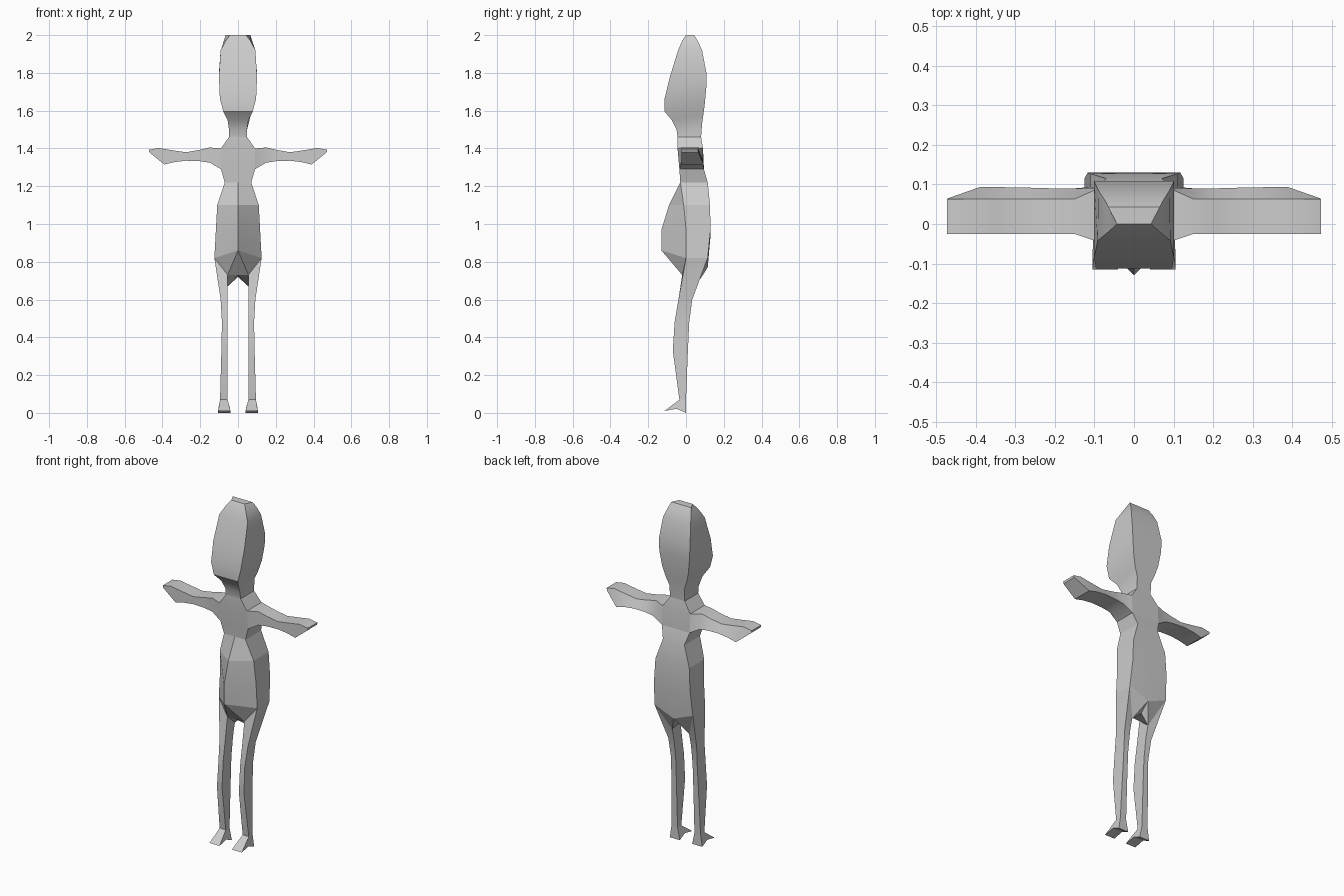
import bpy, bmesh, math

if "Cube" in bpy.data.objects:
    bpy.data.objects.remove(bpy.data.objects["Cube"])

grey = bpy.data.materials.new("plain_grey")
grey.diffuse_color = (0.6, 0.6, 0.6, 1)
grey.use_nodes = True
grey.node_tree.nodes["Principled BSDF"].inputs["Base Color"].default_value = grey.diffuse_color


def make(name, polys, mirror=True, angle=30):
    """Build an object from polygons, optionally mirrored across x = 0 and welded."""
    bm = bmesh.new()
    for sx in ((1, -1) if mirror else (1,)):
        for poly in polys:
            bm.faces.new([bm.verts.new((sx * x, y, z)) for x, y, z in poly])
    bmesh.ops.remove_doubles(bm, verts=bm.verts, dist=0.0005)
    bmesh.ops.recalc_face_normals(bm, faces=bm.faces)
    me = bpy.data.meshes.new(name)
    bm.to_mesh(me)
    bm.free()
    me.materials.append(grey)
    ob = bpy.data.objects.new(name, me)
    bpy.context.collection.objects.link(ob)
    bpy.ops.object.select_all(action='DESELECT')
    ob.select_set(True)
    bpy.context.view_layer.objects.active = ob
    bpy.ops.object.shade_smooth_by_angle(angle=math.radians(angle))
    return ob


def loft(rings, closed=True, skip=()):
    """Quads between successive rings; skip holds (ring, side) pairs left open."""
    out = []
    for i, (a, b) in enumerate(zip(rings, rings[1:])):
        n = len(a)
        for j in range(n if closed else n - 1):
            if (i, j) not in skip:
                k = (j + 1) % n
                out.append([a[j], a[k], b[k], b[j]])
    return out


# Torso half rings: centre front, side front, side back, centre back
def torso_ring(w, z, front, side, back, cz=None, bz=None):
    return [(0, front, cz or z), (w, side, z), (w, back, z), (0, back, bz or z)]


torso = [
    torso_ring(0.125, 0.82, -0.13, 0.0, 0.115, 0.86, 0.77),
    torso_ring(0.117, 0.97, -0.13, 0.0, 0.13, 0.97, 0.94),
    torso_ring(0.11, 1.10, -0.09, -0.012, 0.127),
    torso_ring(0.07, 1.22, -0.03, -0.03, 0.115),
    torso_ring(0.09, 1.29, -0.035, -0.035, 0.095),
    torso_ring(0.09, 1.40, -0.045, -0.045, 0.09),
    torso_ring(0.048, 1.46, -0.045, -0.045, 0.08),
]
hip_f, hip_b = torso[0][1], torso[0][2]
crotch_f, crotch_b = (0.055, -0.02, 0.73), (0.055, 0.05, 0.67)
mid_f, mid_b = (0, -0.02, 0.73), (0, 0.06, 0.72)
# openings: arm socket, belly facet (split by hand), hip side continues on the leg
polys = loft(torso, closed=False, skip={(4, 1), (0, 0)})
polys += [
    [torso[0][0], torso[1][1], torso[1][0]],       # belly facets
    [torso[0][0], hip_f, torso[1][1]],
    [torso[0][0], crotch_f, hip_f],                # groin
    [torso[0][0], mid_f, crotch_f],
    [mid_f, mid_b, crotch_b, crotch_f],            # crotch underside
    [torso[0][3], hip_b, crotch_b],                # seat
    [torso[0][3], crotch_b, mid_b],
]
make("torso", polys, angle=12)

# Arms: front top, back top, back bottom, front bottom at each station
arm = [[torso[5][1], torso[5][2], torso[4][2], torso[4][1]]]
for xt, zt, xb, zb, yt, yb in (
        (0.15, 1.405, 0.15, 1.325, 0.063, 0.09),
        (0.205, 1.392, 0.205, 1.333, 0.063, 0.09),
        (0.275, 1.38, 0.275, 1.335, 0.063, 0.092),
        (0.345, 1.39, 0.335, 1.328, 0.063, 0.093),
        (0.42, 1.402, 0.39, 1.315, 0.063, 0.093),
        (0.472, 1.393, 0.47, 1.38, 0.063, 0.065)):
    arm.append([(xt, -0.025, zt), (xt, yt, zt), (xb, yb, zb), (xb, -0.025, zb)])
make("arms", loft(arm) + [arm[-1]])

# Legs: outer front, inner front, inner back, outer back
leg = [[hip_f, crotch_f, crotch_b, hip_b]]
for z, outer, inner, f, b in (
        (0.60, 0.092, 0.055, -0.04, 0.033),
        (0.48, 0.085, 0.055, -0.06, 0.017),
        (0.33, 0.088, 0.055, -0.07, 0.01),
        (0.07, 0.095, 0.055, -0.035, 0.0)):
    leg.append([(outer, f, z), (inner, f, z), (inner, b, z), (outer, b, z)])
make("legs", loft(leg), angle=20)

# Feet: side profile (y, z, outer x, inner x) with an arched sole
foot = [(-0.035, 0.07, 0.095, 0.055), (-0.115, 0.01, 0.105, 0.04),
        (-0.05, 0.022, 0.104, 0.042), (0, 0, 0.105, 0.04), (0, 0.07, 0.095, 0.055)]
out_side = [(o, y, z) for y, z, o, i in foot]
in_side = [(i, y, z) for y, z, o, i in foot]
make("feet", loft([[a, b] for a, b in zip(out_side, in_side)], closed=False)
     + [out_side, in_side], angle=20)

# Head and neck: front and back edge of each level, tilted where the chin drops
head = []
for wf, yf, zf, wb, yb, zb in (
        (0.048, -0.045, 1.46, 0.048, 0.08, 1.46),
        (0.048, -0.05, 1.50, 0.048, 0.085, 1.53),
        (0.055, -0.075, 1.55, 0.068, 0.092, 1.58),
        (0.078, -0.113, 1.595, 0.085, 0.10, 1.64),
        (0.096, -0.113, 1.665, 0.098, 0.108, 1.73),
        (0.101, -0.085, 1.78, 0.101, 0.108, 1.80),
        (0.092, -0.042, 1.92, 0.09, 0.085, 1.92),
        (0.065, -0.02, 1.97, 0.075, 0.062, 1.97),
        (0.043, 0.0, 2.0, 0.065, 0.043, 2.0)):
    head.append([(-wf, yf, zf), (wf, yf, zf), (wb, yb, zb), (-wb, yb, zb)])
make("head_and_neck", loft(head) + [head[-1]], mirror=False)
